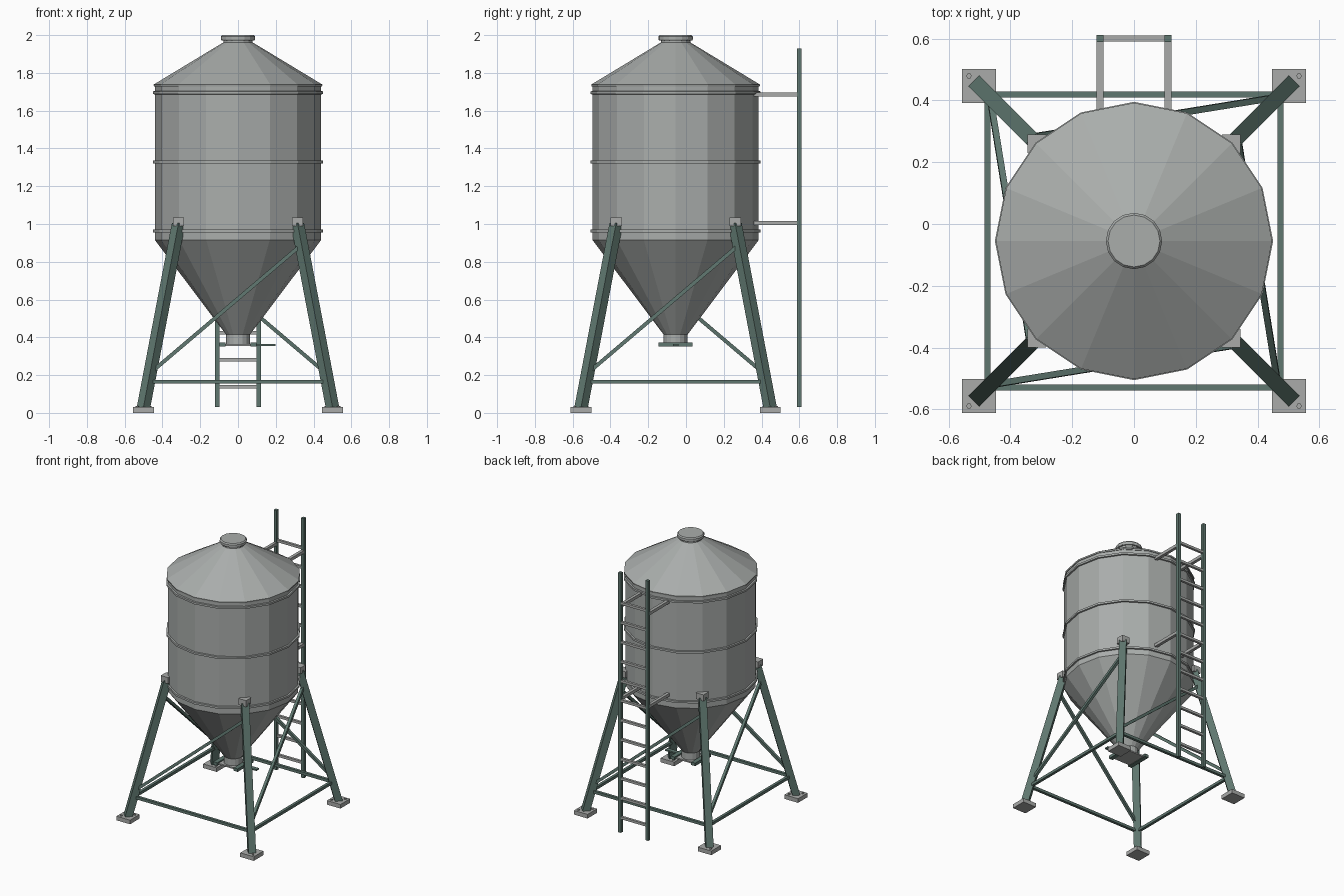
import bpy, math
from mathutils import Vector, Matrix

if "Cube" in bpy.data.objects:
    bpy.data.objects.remove(bpy.data.objects["Cube"])

CY = -0.055  # silo axis in y


def material(name, rgb):
    m = bpy.data.materials.new(name)
    m.diffuse_color = (*rgb, 1)
    m.use_nodes = True
    m.node_tree.nodes["Principled BSDF"].inputs["Base Color"].default_value = m.diffuse_color
    return m


STEEL = material("galvanised grey", (0.40, 0.42, 0.41))
PLATE = material("plate grey", (0.40, 0.41, 0.40))
GREEN = material("dark green", (0.115, 0.185, 0.16))


def make(name, verts, faces, mat):
    me = bpy.data.meshes.new(name)
    me.from_pydata(verts, [], faces)
    me.materials.append(mat)
    ob = bpy.data.objects.new(name, me)
    bpy.context.collection.objects.link(ob)
    return ob


def lathe(name, profile, mat, n=16, cx=0.0, cy=CY):
    """Closed solid of revolution; profile is (radius, z) from bottom to top."""
    verts = [(cx + r * math.cos(2 * math.pi * i / n), cy + r * math.sin(2 * math.pi * i / n), z)
             for r, z in profile for i in range(n)]
    faces = [(k * n + i, k * n + (i + 1) % n, (k + 1) * n + (i + 1) % n, (k + 1) * n + i)
             for k in range(len(profile) - 1) for i in range(n)]
    faces.append(tuple(reversed(range(n))))
    faces.append(tuple(range((len(profile) - 1) * n, len(profile) * n)))
    return make(name, verts, faces, mat)


BOX_FACES = [(0, 3, 2, 1), (4, 5, 6, 7), (0, 1, 5, 4), (1, 2, 6, 5), (2, 3, 7, 6), (3, 0, 4, 7)]


def box(name, c, s, mat):
    corners = [(-1, -1), (1, -1), (1, 1), (-1, 1)]
    verts = [(c[0] + a * s[0] / 2, c[1] + b * s[1] / 2, c[2] + d * s[2] / 2)
             for d in (-1, 1) for a, b in corners]
    return make(name, verts, BOX_FACES, mat)


def beam(name, a, b, w, mat, side):
    """Square bar from a to b; side is the direction one pair of faces looks to."""
    a, b = Vector(a), Vector(b)
    d = (b - a).normalized()
    u = Vector(side)
    u = (u - d * u.dot(d)).normalized()
    v = d.cross(u)
    verts = [p + (u * i + v * j) * w / 2 for p in (a, b)
             for i, j in ((-1, -1), (1, -1), (1, 1), (-1, 1))]
    return make(name, verts, BOX_FACES, mat)


# Tank: hopper cone, barrel and roof
lathe("hopper_cone", [(0.06, 0.41), (0.44, 0.915)], STEEL)
lathe("barrel", [(0.44, 0.915), (0.44, 1.735)], STEEL)
lathe("roof", [(0.445, 1.728), (0.447, 1.738), (0.08, 1.96)], STEEL)
for i, z in enumerate((0.963, 1.328, 1.695)):
    lathe(f"hoop_band_{i + 1}", [(0.44, z - 0.009), (0.45, z - 0.007), (0.45, z + 0.007), (0.44, z + 0.009)], STEEL)

# Filling hatch on top
lathe("hatch_neck", [(0.078, 1.94), (0.078, 1.978)], STEEL)
lathe("hatch_lid", [(0.088, 1.972), (0.091, 1.977), (0.091, 1.992), (0.084, 2.0)], STEEL)

# Outlet with slide gate
lathe("outlet_spout", [(0.063, 0.36), (0.063, 0.418)], STEEL)
for s in (-1, 1):
    box("gate_rail", (s * 0.083, CY, 0.362), (0.032, 0.18, 0.022), GREEN)
box("gate_slide", (0, CY, 0.359), (0.15, 0.15, 0.010), PLATE)
box("gate_handle", (0.145, CY, 0.360), (0.105, 0.03, 0.010), GREEN)


def leg_point(i, z):
    """Centre of leg i at height z; legs run counter-clockwise from front left."""
    sx, sy = ((-1, -1), (1, -1), (1, 1), (-1, 1))[i % 4]
    o = 0.5 - 0.185 * (z - 0.03) / 0.97
    return Vector((sx * o, CY + sy * o, z))


# Legs, feet, brackets and bracing
for i in range(4):
    foot, top = leg_point(i, 0.025), leg_point(i, 1.0)
    out = Vector((math.copysign(1, foot.x), math.copysign(1, foot.y), 0))
    beam("leg", foot, top, 0.05, GREEN, out)
    box("foot_plate", (foot.x, foot.y, 0.015), (0.11, 0.11, 0.03), PLATE)
    for k in (-1, 1):
        p = foot + out * 0.033 * k
        lathe("foot_bolt", [(0.009, 0.028), (0.009, 0.036)], PLATE, 6, p.x, p.y)
    box("leg_bracket", (top.x, top.y, 1.012), (0.06, 0.06, 0.046), PLATE)
    beam("bottom_brace", leg_point(i, 0.165), leg_point(i + 1, 0.165), 0.02, GREEN, (0, 0, 1))
    a, b = leg_point(i, 0.21), leg_point(i + 1, 0.89)
    normal = ((0, -1, 0), (1, 0, 0), (0, 1, 0), (-1, 0, 0))[i]
    beam("diagonal_brace", a, b, 0.02, GREEN, normal)

# Ladder at the back
for s in (-1, 1):
    box("ladder_rail", (s * 0.11, 0.6, 0.98), (0.023, 0.023, 1.9), GREEN)
    for z in (1.005, 1.685):
        box("ladder_standoff", (s * 0.11, 0.477, z), (0.022, 0.245, 0.022), PLATE)
for k in range(12):
    box("ladder_rung", (0, 0.6, 0.138 + 0.1427 * k), (0.21, 0.018, 0.018), PLATE)
